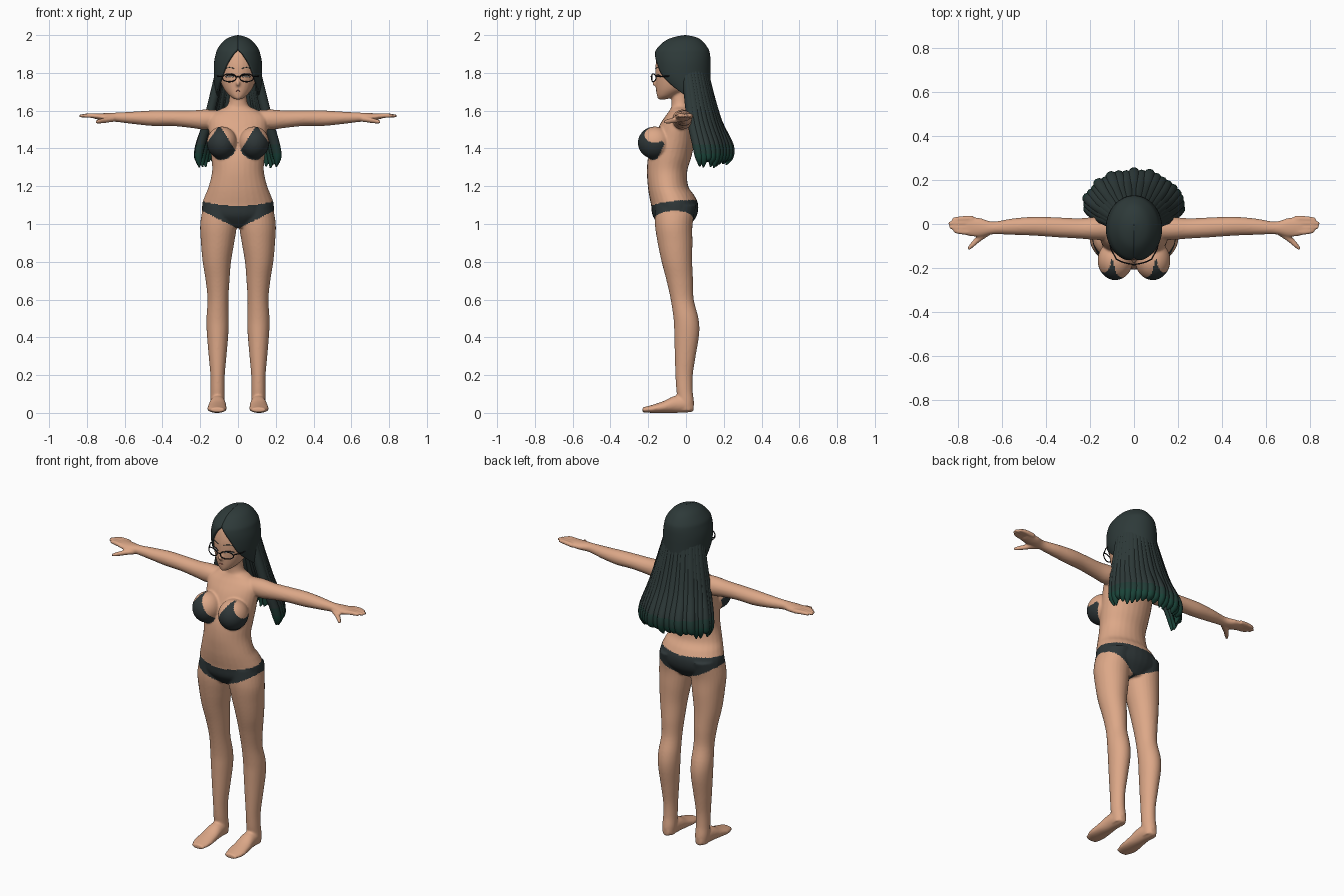
import bpy, bmesh, math, random
from mathutils import Vector, Matrix

random.seed(4)
if "Cube" in bpy.data.objects:
    bpy.data.objects.remove(bpy.data.objects["Cube"])


def material(name, *rgb):
    m = bpy.data.materials.new(name)
    m.use_nodes = True
    m.diffuse_color = (*rgb, 1)
    m.node_tree.nodes["Principled BSDF"].inputs["Base Color"].default_value = (*rgb, 1)
    return m


skin = material("warm skin", .72, .39, .245)
hair_dark = material("dark slate hair", .027, .042, .041)
hair_mid = material("deep green hair", .016, .046, .038)
hair_tip = material("green hair tips", .010, .056, .040)
cloth = material("charcoal cloth", .028, .038, .040)
frame = material("black frame", .012, .012, .014)
white = material("eye white", .75, .72, .68)
lip = material("muted lip", .33, .10, .08)


def smooth_rows(rows, steps=5):
    """Catmull-Rom interpolation between section rows."""
    out = []
    for i in range(len(rows) - 1):
        a, b, c, d = (rows[max(0, min(len(rows) - 1, i + k))] for k in (-1, 0, 1, 2))
        for s in range(steps):
            t = s / steps
            out.append([q + .5 * t * (r - p + t * (2 * p - 5 * q + 4 * r - w + t * (3 * (q - r) + w - p)))
                        for p, q, r, w in zip(a, b, c, d)])
    return out + [list(rows[-1])]


def loft(bm, rows, axis="z", side=1, n=28):
    """Rows: position along axis, two centre values, two radii, optional front gap in degrees."""
    rings = []
    has_gap = len(rows[0]) > 5
    for row in smooth_rows(rows):
        c, u, v, ru, rv = row[:5]
        gap = math.radians(max(0, row[5])) if has_gap else 0
        ring = []
        for k in range(n):
            a = gap + (2 * math.pi - 2 * gap) * k / (n - 1 if has_gap else n)
            p, q = u + ru * math.sin(a), v - rv * math.cos(a)
            x, y, z = {"z": (p, q, c), "x": (c, p, q), "y": (p, c, q)}[axis]
            ring.append(bm.verts.new((side * x, y, z)))
        rings.append(ring)
    for r, s in zip(rings, rings[1:]):
        for k in range(n - 1 if has_gap else n):
            j = (k + 1) % n
            bm.faces.new((r[k], r[j], s[j], s[k]))
    if not has_gap:
        bm.faces.new(rings[0])
        bm.faces.new(rings[-1])


def ball(bm, centre, radii):
    m = Matrix.Translation(centre) @ Matrix.Diagonal((*radii, 1))
    bmesh.ops.create_uvsphere(bm, u_segments=28, v_segments=18, radius=1, matrix=m)


def finish(bm, name, mats, rule=None):
    bmesh.ops.recalc_face_normals(bm, faces=bm.faces)
    me = bpy.data.meshes.new(name)
    bm.to_mesh(me)
    bm.free()
    ob = bpy.data.objects.new(name, me)
    bpy.context.collection.objects.link(ob)
    paint(ob, mats, rule)
    return ob


def paint(ob, mats, rule=None):
    ob.data.materials.clear()
    for m in mats:
        ob.data.materials.append(m)
    for p in ob.data.polygons:
        p.use_smooth = True
        p.material_index = rule(p.center) if rule else 0


def wire(name, points, radius, mat, closed=False):
    cu = bpy.data.curves.new(name, "CURVE")
    cu.dimensions = "3D"
    cu.bevel_depth = radius
    cu.bevel_resolution = 2
    cu.use_fill_caps = True
    sp = cu.splines.new("POLY")
    sp.points.add(len(points) - 1)
    for p, co in zip(sp.points, points):
        p.co = (*co, 1)
    sp.use_cyclic_u = closed
    cu.materials.append(mat)
    ob = bpy.data.objects.new(name, cu)
    bpy.context.collection.objects.link(ob)


# Body: overlapping lofts fused into one skin
torso = [(.98, 0, -.06, .10, .07), (1.04, 0, -.06, .18, .115), (1.10, 0, -.06, .19, .125),
         (1.15, 0, -.075, .175, .12), (1.2, 0, -.095, .155, .107), (1.28, 0, -.10, .137, .107),
         (1.36, 0, -.085, .142, .115), (1.44, 0, -.065, .15, .11), (1.52, 0, -.05, .157, .092),
         (1.57, 0, -.04, .15, .07), (1.605, 0, -.03, .10, .055), (1.635, 0, -.03, .052, .047),
         (1.74, 0, -.035, .045, .047)]
head = [(1.66, 0, -.125, .016, .022), (1.68, 0, -.10, .046, .054), (1.72, 0, -.065, .078, .094),
        (1.78, 0, -.04, .1, .122), (1.85, 0, -.03, .107, .13), (1.92, 0, -.02, .095, .118),
        (1.97, 0, -.01, .05, .07)]
leg = [(1.1, .098, -.055, .085, .11), (1.0, .103, -.065, .097, .1), (.9, .108, -.058, .088, .092),
       (.8, .112, -.048, .075, .081), (.7, .108, -.033, .063, .07), (.6, .106, -.02, .055, .061),
       (.5, .108, 0, .059, .066), (.42, .108, .004, .057, .066), (.3, .108, -.004, .047, .055),
       (.2, .108, -.01, .038, .046), (.12, .108, -.008, .037, .043), (.06, .108, 0, .038, .042),
       (.012, .108, .002, .034, .038)]
foot = [(.04, .108, .03, .02, .022), (0, .108, .045, .037, .044), (-.06, .108, .045, .043, .045),
        (-.12, .11, .031, .049, .031), (-.18, .111, .021, .051, .021), (-.23, .108, .016, .036, .013)]
arm = [(.09, -.02, 1.56, .05, .04), (.17, -.02, 1.553, .052, .053), (.25, -.02, 1.555, .046, .046),
       (.35, -.015, 1.56, .045, .041), (.45, -.01, 1.56, .043, .041), (.55, -.012, 1.562, .037, .033),
       (.64, -.018, 1.565, .029, .025), (.70, -.015, 1.566, .043, .021), (.76, -.01, 1.571, .043, .014)]

bm = bmesh.new()
loft(bm, torso)
loft(bm, head)
ball(bm, (0, -.16, 1.745), (.011, .02, .016))
for s in (1, -1):
    loft(bm, leg, side=s)
    loft(bm, foot, "y", s)
    loft(bm, arm, "x", s)
    ball(bm, (s * .085, -.165, 1.43), (.08, .09, .086))
    ball(bm, (s * .112, -.015, 1.77), (.014, .026, .036))
    for y, tip in ((.025, .825), (.004, .842), (-.018, .838), (-.038, .82)):
        loft(bm, [(.73, y, 1.57, .014, .013), (.79, y * .9, 1.574, .013, .012),
                  (tip, y * .8, 1.572, .008, .008)], "x", s, 12)
    loft(bm, [(.655, -.03, 1.557, .022, .016), (.70, -.062, 1.55, .02, .015),
              (.735, -.095, 1.543, .016, .013), (.755, -.115, 1.54, .008, .008)], "x", s, 12)
body = finish(bm, "body", [skin])
remesh = body.modifiers.new("fuse", "REMESH")
remesh.mode = "VOXEL"
remesh.voxel_size = .006
relax = body.modifiers.new("relax", "SMOOTH")
relax.iterations = 5
fused = bpy.data.meshes.new_from_object(body.evaluated_get(bpy.context.evaluated_depsgraph_get()))
body.modifiers.clear()
body.data = fused
for v in fused.vertices:
    v.co.z = max(0, v.co.z)


def swimwear(c):
    x, y, z = abs(c.x), c.y, c.z
    if x < .21 and .96 < z < 1.108 + .12 * (y + .06) + .08 * x:
        if z > .975 + .5 * x - .1 * max(0, y):
            return 1
    d = Vector(((x - .085) / .08, (y + .165) / .09, (z - 1.43) / .086)).length
    below = z < 1.375 + 1.6 * (x - .005) and z < 1.52 - 1.4 * (x - .1)
    return int(d < 1.07 and below and y < -.115 - .5 * abs(z - 1.42))


paint(body, [skin, cloth], swimwear)

# Hair cap with a parted opening for the face
bm = bmesh.new()
loft(bm, [(1.665, 0, .03, .112, .10, 82), (1.72, 0, .005, .122, .125, 60),
          (1.78, 0, -.015, .127, .145, 43), (1.85, 0, -.02, .127, .15, 27),
          (1.90, 0, -.02, .118, .147, 12), (1.93, 0, -.018, .107, .135, 0),
          (1.97, 0, -.012, .075, .098, 0), (1.99, 0, -.006, .042, .056, 0),
          (2.0, 0, -.005, .002, .002, 0)], n=64)
cap = finish(bm, "hair_cap", [hair_dark])
shell = cap.modifiers.new("thickness", "SOLIDIFY")
shell.thickness = .012

# Long back hair: a fan of tapered locks
bm = bmesh.new()
count = 21
for i in range(count):
    a = math.radians(-96 + 192 * i / (count - 1))
    sx, cy = math.sin(a), math.cos(a)
    end = 1.295 + random.uniform(0, .035)
    r = random.uniform(.025, .029)
    j = random.uniform(-.008, .008)
    loft(bm, [(1.88, .085 * sx, .085 * cy, .02, .02), (1.7, .122 * sx, .025 + .095 * cy, r, r),
              (1.55, .16 * sx, .045 + .12 * cy, r, r),
              (1.42, (.2 + j) * sx, .075 + (.145 + j) * cy, r, r),
              (1.35, (.212 + j) * sx, .085 + (.138 + j) * cy, r * .8, r * .8),
              (end, (.207 + j) * sx, .085 + (.12 + j) * cy, .004, .004)], n=10)
finish(bm, "back_hair", [hair_dark, hair_mid, hair_tip],
       lambda c: 2 if c.z < 1.375 else int(c.z < 1.42))


# Face details and glasses
def face_y(x, z):
    row = min(smooth_rows(head, 12), key=lambda q: abs(q[0] - z))
    return row[2] - row[4] * math.sqrt(max(0, 1 - (x / row[3]) ** 2))


def on_face(points, lift):
    return [(x, face_y(x, z) - lift, z) for x, z in points]


def arc(s, cx, cz, w, h):
    return [(s * (cx + w * t / 4), cz + h * (1 - (t / 4) ** 2)) for t in range(-4, 5)]


for s, side in ((1, "left"), (-1, "right")):
    wire(side + "_eyelash", on_face(arc(s, .043, 1.782, .024, .007), .001), .0028, frame)
    wire(side + "_eye", on_face(arc(s, .043, 1.778, .02, .004), .001), .003, white)
    wire(side + "_eyebrow", on_face(arc(s, .045, 1.822, .026, .006), .001), .002, hair_dark)
    rim = []
    for k in range(28):
        a = 2 * math.pi * k / 28
        x = .046 + .036 * math.cos(a)
        rim.append((s * x, -.182 + 3.5 * x * x, 1.774 + .021 * math.sin(a)))
    wire(side + "_glasses_rim", rim, .003, frame, True)
    wire(side + "_glasses_temple", [(s * .081, -.158, 1.78), (s * .106, -.11, 1.782),
                                    (s * .118, -.01, 1.785)], .003, frame)
wire("glasses_bridge", [(-.011, -.182, 1.778), (0, -.185, 1.781), (.011, -.182, 1.778)], .003, frame)
wire("mouth", on_face(arc(1, 0, 1.704, .011, .002), 0), .0025, lip)
